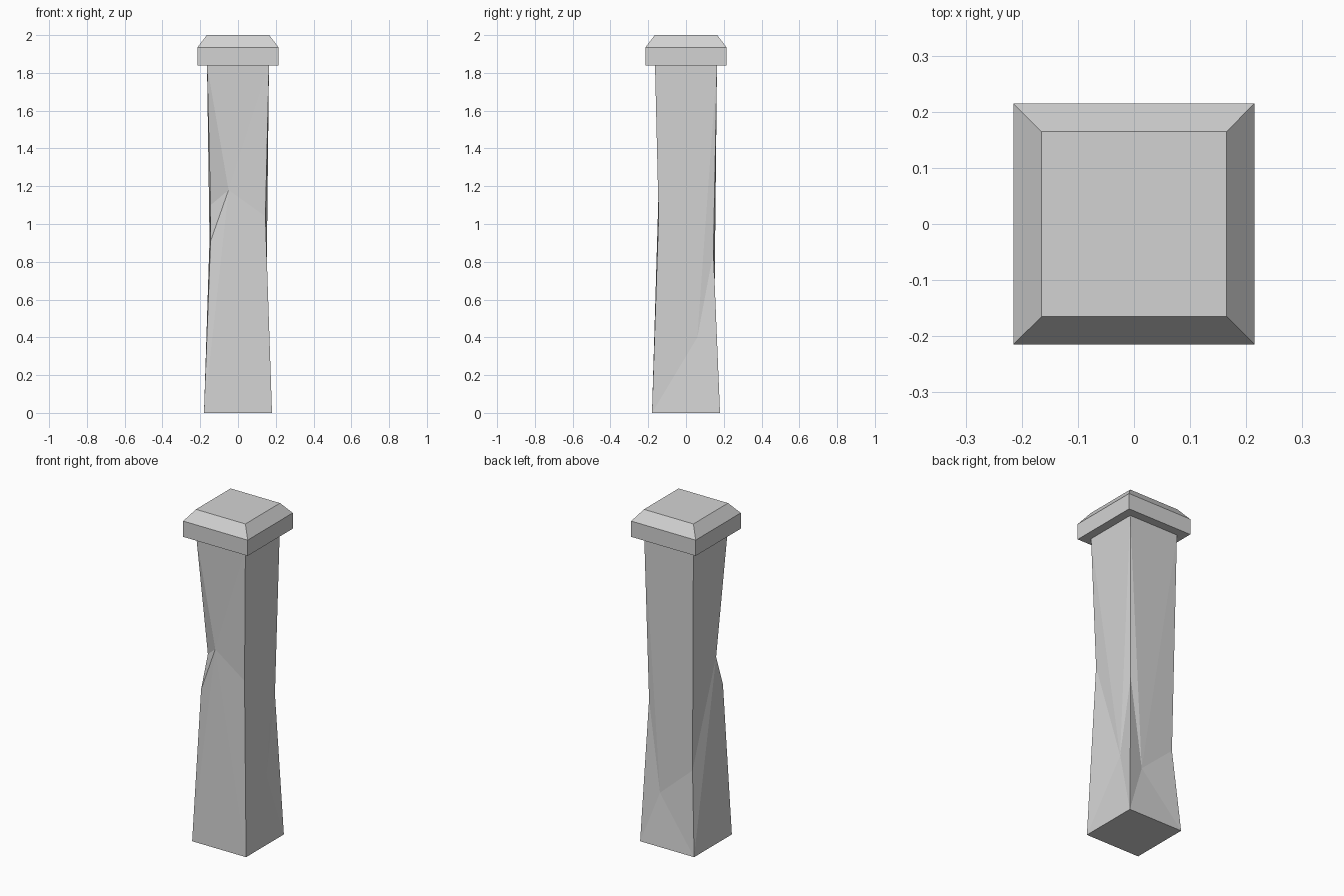
import bpy
import bmesh

if "Cube" in bpy.data.objects:
    bpy.data.objects.remove(bpy.data.objects["Cube"], do_unlink=True)

stone = bpy.data.materials.new("grey_stone")
stone.use_nodes = True
grey = (0.65, 0.65, 0.65, 1)
stone.diffuse_color = grey
stone.node_tree.nodes["Principled BSDF"].inputs["Base Color"].default_value = grey


def finish(name, bm):
    bmesh.ops.recalc_face_normals(bm, faces=bm.faces)
    mesh = bpy.data.meshes.new(name)
    bm.to_mesh(mesh)
    bm.free()
    mesh.materials.append(stone)
    bpy.context.collection.objects.link(bpy.data.objects.new(name, mesh))


# Shaft: square ends, with an uneven hewn waist
BASE, TOP, WAIST, HEIGHT = 0.18, 0.164, 0.145, 1.84
corners = {"fl": (-1, -1), "fr": (1, -1), "br": (1, 1), "bl": (-1, 1)}
waist_z = {"fl": 0.91, "fr": 1.04, "br": 0.85, "bl": 0.5}

bm = bmesh.new()
pts = {}
for key, (sx, sy) in corners.items():
    rings = (("base", BASE, 0), ("waist", WAIST, waist_z[key]), ("top", TOP, HEIGHT))
    for level, half, z in rings:
        pts[level, key] = bm.verts.new((sx * half, sy * half, z))

# One dented point on each side; the front left corner is chipped between two
front = bm.verts.new((-0.05, -0.145, 1.18))
right = bm.verts.new((0.148, 0.06, 0.4))
back = bm.verts.new((0.07, 0.148, 0.31))
left = bm.verts.new((-0.145, -0.08, 1.1))


def fan(apex, loop, closed=True):
    for i in range(len(loop) if closed else len(loop) - 1):
        bm.faces.new((apex, loop[i], loop[(i + 1) % len(loop)]))


def side(a, b):
    return [pts["base", a], pts["base", b], pts["waist", b],
            pts["top", b], pts["top", a], pts["waist", a]]


front_loop = side("fl", "fr")
front_loop.insert(5, left)
fan(front, front_loop)
fan(right, side("fr", "br"))
fan(back, side("br", "bl"))
a = side("bl", "fl")
fan(left, a[3:] + a[:3], closed=False)
for level in ("base", "top"):
    bm.faces.new([pts[level, key] for key in corners])
finish("shaft", bm)

# Cap: square slab with a bevelled top
bm = bmesh.new()
rings = [[bm.verts.new((sx * half, sy * half, z)) for sx, sy in corners.values()]
         for half, z in ((0.215, 1.84), (0.215, 1.935), (0.165, 2.0))]
for low, high in zip(rings, rings[1:]):
    for i in range(4):
        j = (i + 1) % 4
        bm.faces.new((low[i], low[j], high[j], high[i]))
bm.faces.new(rings[0])
bm.faces.new(rings[-1])
finish("cap", bm)
